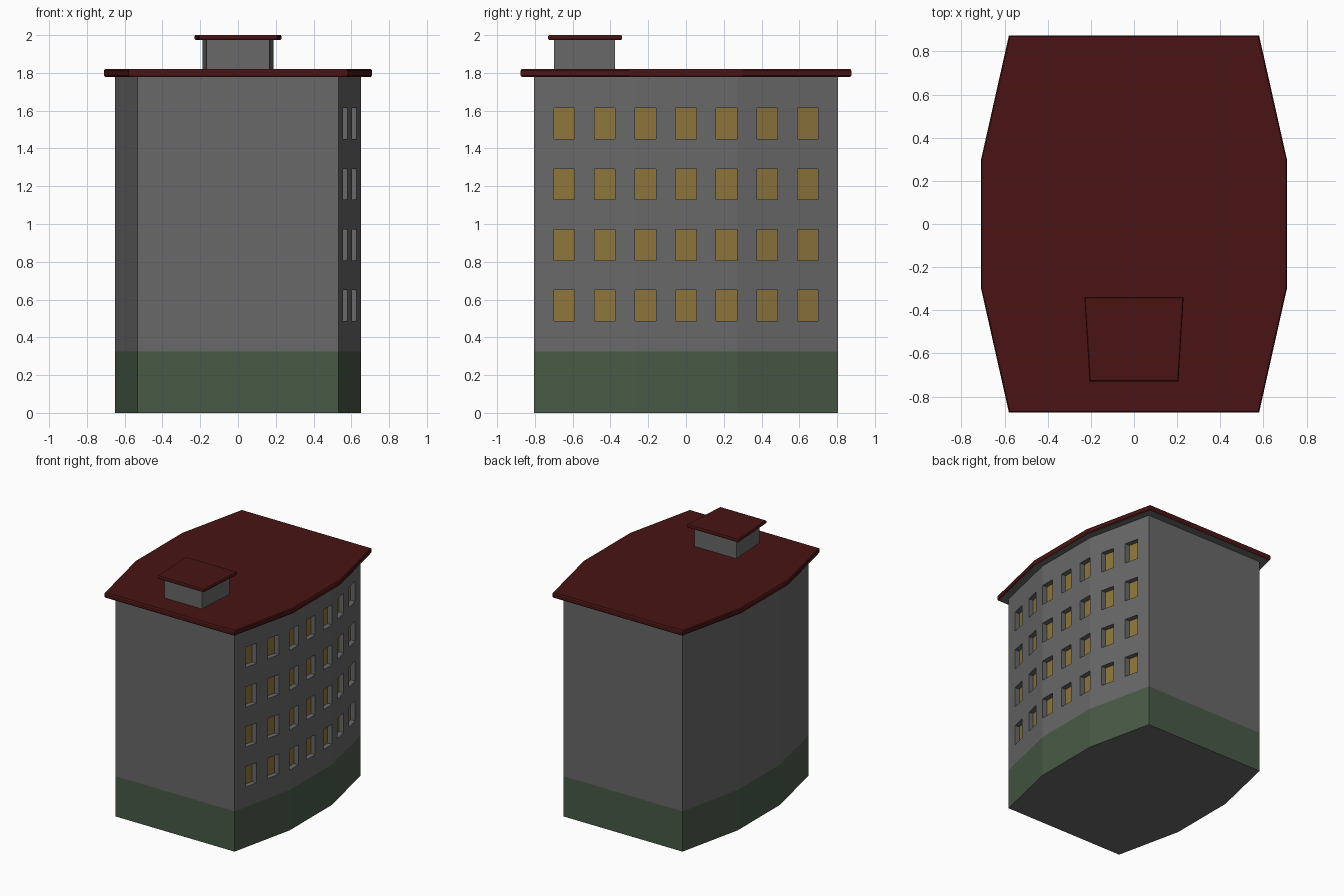
import bpy

if "Cube" in bpy.data.objects:
    bpy.data.objects.remove(bpy.data.objects["Cube"])


def material(name, rgb):
    m = bpy.data.materials.new(name)
    m.diffuse_color = (*rgb, 1)
    m.use_nodes = True
    m.node_tree.nodes["Principled BSDF"].inputs["Base Color"].default_value = m.diffuse_color
    return m


GREY = material("grey_wall", (0.139, 0.139, 0.139))
GREEN = material("green_base", (0.065, 0.102, 0.061))
RED = material("red_roof", (0.067, 0.007, 0.007))
YELLOW = material("yellow_glass", (0.267, 0.174, 0.044))


def make(name, faces, mats):
    """faces: list of (corner list, material index)"""
    index, polys = {}, []
    for corners, _ in faces:
        keys = [tuple(round(c, 5) for c in v) for v in corners]
        polys.append([index.setdefault(k, len(index)) for k in keys])
    mesh = bpy.data.meshes.new(name)
    mesh.from_pydata(list(index), [], polys)
    for m in mats:
        mesh.materials.append(m)
    for poly, (_, mi) in zip(mesh.polygons, faces):
        poly.material_index = mi
    ob = bpy.data.objects.new(name, mesh)
    bpy.context.collection.objects.link(ob)
    return ob


def prism(rings, bottom=0, skip=()):
    """rings: list of (outline, z), outlines counter-clockwise seen from above"""
    loops = [[(x, y, z) for x, y in outline] for outline, z in rings]
    n = len(loops[0])
    faces = [(loops[0][::-1], bottom), (loops[-1], 0)]
    for a, b in zip(loops, loops[1:]):
        for i in range(n):
            j = (i + 1) % n
            if i not in skip:
                faces.append(([a[i], a[j], b[j], b[i]], 0))
    return faces


def barrel(x_end, x_mid, y_end, y_mid):
    return [(-x_end, -y_end), (x_end, -y_end), (x_mid, -y_mid), (x_mid, y_mid),
            (x_end, y_end), (-x_end, y_end), (-x_mid, y_mid), (-x_mid, -y_mid)]


def trapezoid(x_front, x_back, y_front, y_back):
    return [(-x_front, y_front), (x_front, y_front), (x_back, y_back), (-x_back, y_back)]


XE, XM, YE, YM = 0.532, 0.651, 0.804, 0.27
Z_BASE, Z_TOP = 0.325, 1.78
body = barrel(XE, XM, YE, YM)

# green base storey, grey underneath
make("base_storey", prism([(body, 0), (body, Z_BASE)], bottom=1), [GREEN, GREY])

# upper walls, right side is a grid with recessed windows
W, H, DEPTH = 0.11, 0.163, 0.04
cols = [(0.215 * i - W / 2, 0.215 * i + W / 2) for i in range(-3, 4)]
rows = [(0.568 + 0.3215 * k - H / 2, 0.568 + 0.3215 * k + H / 2) for k in range(4)]
ys = sorted({round(v, 4) for c in cols for v in c} | {-YE, -YM, YM, YE})
zs = [Z_BASE] + [v for r in rows for v in r] + [Z_TOP]


def wall_x(y):
    return XM if abs(y) <= YM else XM - (XM - XE) * (abs(y) - YM) / (YE - YM)


def inside(v, spans):
    return any(a < v < b for a, b in spans)


walls = prism([(body, Z_BASE), (body, Z_TOP)], skip=(1, 2, 3))
for y0, y1 in zip(ys, ys[1:]):
    for z0, z1 in zip(zs, zs[1:]):
        outer = [(wall_x(y), y, z) for y, z in ((y0, z0), (y1, z0), (y1, z1), (y0, z1))]
        if inside((y0 + y1) / 2, cols) and inside((z0 + z1) / 2, rows):
            inner = [(x - DEPTH, y, z) for x, y, z in outer]
            walls.append((inner, 1))
            for i in range(4):
                j = (i + 1) % 4
                walls.append(([outer[i], outer[j], inner[j], inner[i]], 0))
        else:
            walls.append((outer, 0))
make("walls_with_windows", walls, [GREY, YELLOW])

# main roof slab with tiny chamfers and grey soffit
roof_in = barrel(0.575, 0.704, 0.87, 0.298)
roof_out = barrel(0.58, 0.709, 0.875, 0.3)
make("roof_slab", prism([(roof_in, 1.779), (roof_out, 1.787), (roof_out, 1.813),
                         (roof_in, 1.821)], bottom=1), [RED, GREY])

# small rooftop hut and its cap
hut = trapezoid(0.167, 0.188, -0.70, -0.375)
make("rooftop_hut", prism([(hut, 1.82), (hut, 1.976)]), [GREY])
cap_in = trapezoid(0.202, 0.226, -0.726, -0.343)
cap_out = trapezoid(0.206, 0.23, -0.73, -0.339)
make("hut_cap", prism([(cap_in, 1.975), (cap_out, 1.981), (cap_out, 1.994),
                       (cap_in, 2.0)], bottom=1), [RED, GREY])
